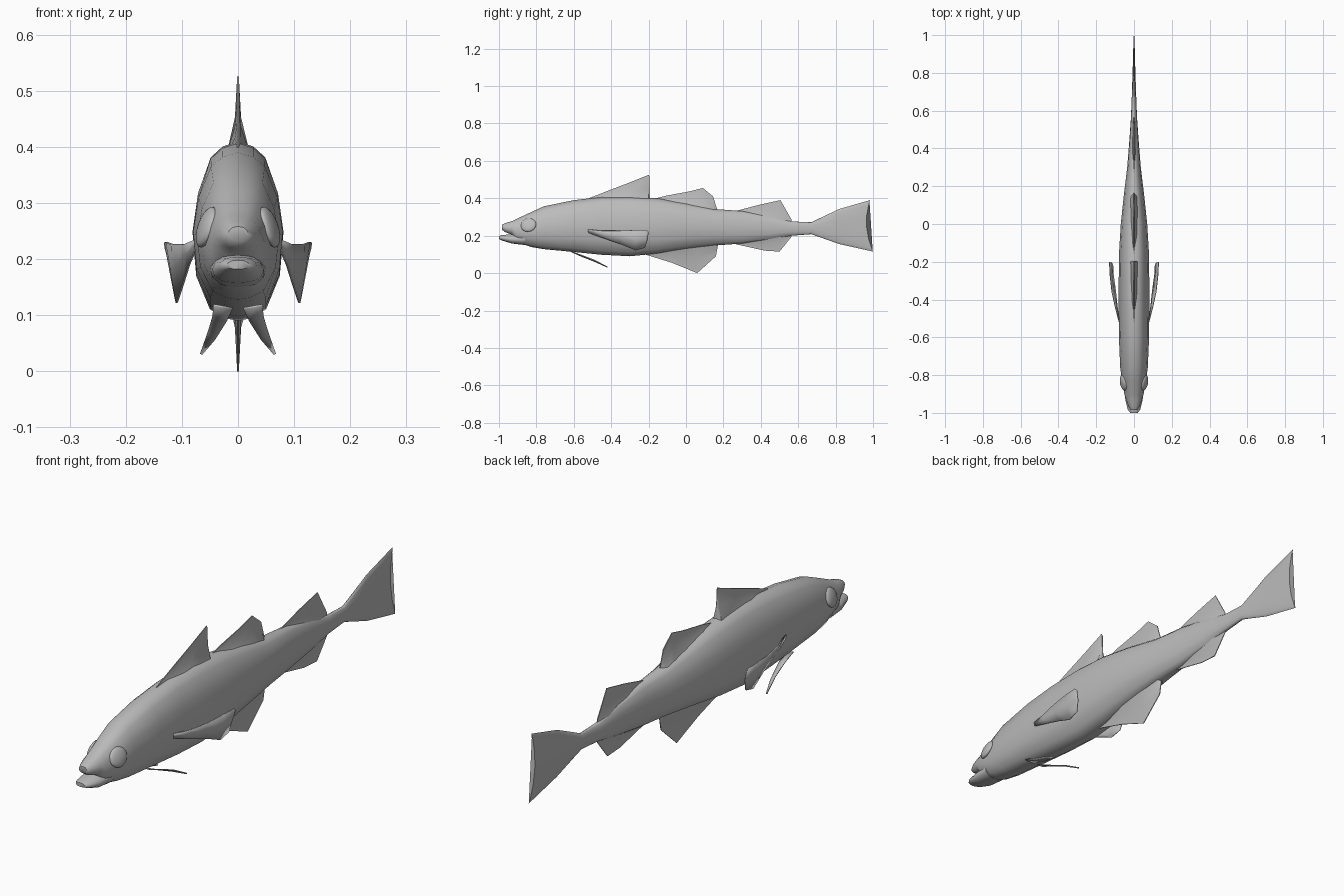
import bpy, bmesh, math
from mathutils import Vector

cube = bpy.data.objects.get("Cube")
if cube:
    bpy.data.objects.remove(cube, do_unlink=True)

grey = bpy.data.materials.new("plain_grey")
grey.use_nodes = True
colour = (.5, .5, .5, 1)
grey.diffuse_color = colour
grey.node_tree.nodes["Principled BSDF"].inputs["Base Color"].default_value = colour


def finish(name, bm, angle):
    """Turn a bmesh into a smooth shaded, coloured object."""
    bmesh.ops.recalc_face_normals(bm, faces=bm.faces)
    mesh = bpy.data.meshes.new(name)
    bm.to_mesh(mesh)
    bm.free()
    mesh.materials.append(grey)
    obj = bpy.data.objects.new(name, mesh)
    bpy.context.collection.objects.link(obj)
    bpy.ops.object.select_all(action='DESELECT')
    bpy.context.view_layer.objects.active = obj
    obj.select_set(True)
    bpy.ops.object.shade_smooth_by_angle(angle=math.radians(angle))
    return obj


def loft(name, rings, angle=60, closed=True):
    """Skin a row of point rings; closed rings get end caps."""
    bm = bmesh.new()
    rows = [[bm.verts.new(p) for p in ring] for ring in rings]
    count = len(rows[0])
    for a, b in zip(rows, rows[1:]):
        for i in range(count if closed else count - 1):
            j = (i + 1) % count
            bm.faces.new((a[i], a[j], b[j], b[i]))
    if closed:
        bm.faces.new(rows[0])
        bm.faces.new(rows[-1])
    return finish(name, bm, angle)


def mirror(obj):
    obj.modifiers.new("Mirror", 'MIRROR')


# Half cross-section of the body, top to bottom, mirrored into a full ring
half = [(0, 1), (.34, .94), (.6, .82), (.88, .42), (1, -.02), (.92, -.5), (.62, -.87), (.3, -.97), (0, -1)]
outline = half + [(-x, z) for x, z in half[-2:0:-1]]


def section(y, low, high, width, bow=0):
    mid, tall = (high + low) / 2, (high - low) / 2
    return [(x * width, y + bow * (n * n - .3 * n) / 1.3, mid + n * tall) for x, n in outline]


# Body, upper jaw and tail fin: y, bottom, top, half width
body = [
    (-.985, .232, .258, .018), (-.965, .218, .268, .03), (-.93, .206, .278, .042),
    (-.905, .165, .29, .05), (-.83, .14, .325, .064), (-.76, .128, .357, .073),
    (-.6, .113, .39, .08), (-.45, .098, .407, .081), (-.3, .09, .41, .081),
    (-.15, .105, .4, .079), (0, .128, .375, .07), (.16, .148, .342, .053),
    (.3, .158, .332, .036), (.45, .178, .305, .024), (.565, .2, .276, .016),
    (.67, .208, .272, .012), (.82, .155, .343, .007),
]
loft("body", [section(*s) for s in body] + [section(.965, .115, .39, .003, bow=.035)])

# Lower jaw, a little longer than the upper
jaw = [(-1, .182, .198, .02), (-.98, .173, .204, .034), (-.93, .158, .207, .046), (-.86, .15, .22, .05)]
loft("lower_jaw", [section(*s) for s in jaw])


# Unpaired fins: thick root that flares into the body, thin edge
def keel_fin(name, stations, flare=.022):
    rings = []
    last = len(stations) - 1
    for i, (y, root, tip) in enumerate(stations):
        w = flare * (.35 if i in (0, last) else 1)
        mid = root + (tip - root) * .5
        right = [(w, y, root), (w * .25, y, mid), (.0015, y, tip)]
        rings.append(right + [(-x, b, z) for x, b, z in reversed(right)])
    loft(name, rings, 50)


keel_fin("front_dorsal_fin", [(-.52, .38, .4), (-.4, .385, .447), (-.3, .385, .485), (-.2, .38, .525), (-.195, .38, .515)])
keel_fin("middle_dorsal_fin", [(-.16, .38, .4), (-.1, .37, .415), (.02, .35, .437), (.09, .335, .455),
                               (.145, .325, .41), (.165, .32, .345)])
keel_fin("rear_dorsal_fin", [(.27, .315, .333), (.39, .295, .365), (.505, .27, .39), (.565, .255, .285)], .014)
keel_fin("front_anal_fin", [(-.22, .12, .1), (-.075, .135, .055), (.06, .155, 0), (.16, .17, .09), (.17, .175, .145)])
keel_fin("rear_anal_fin", [(.25, .175, .158), (.34, .18, .138), (.42, .19, .12), (.5, .205, .115), (.565, .215, .195)], .014)


# Paired fins: thin curved blades given by their two edges
def blade_fin(name, edges):
    rows = []
    for a, b in edges:
        a, b = Vector(a), Vector(b)
        rows.append([a, a.lerp(b, .5), b])
    fin = loft(name, rows, 60, closed=False)
    solid = fin.modifiers.new("Thickness", 'SOLIDIFY')
    solid.thickness = .004
    solid.offset = 0
    mirror(fin)


blade_fin("pectoral_fins", [
    ((.076, -.53, .235), (.076, -.52, .215)), ((.097, -.45, .226), (.087, -.45, .19)),
    ((.117, -.36, .226), (.098, -.35, .155)), ((.127, -.27, .23), (.109, -.27, .122)),
    ((.13, -.21, .23), (.112, -.22, .135)), ((.129, -.2, .22), (.118, -.205, .18)),
])
blade_fin("pelvic_fins", [
    ((.044, -.62, .118), (.01, -.61, .112)), ((.045, -.57, .1), (.02, -.56, .09)),
    ((.054, -.49, .07), (.04, -.48, .058)), ((.067, -.42, .033), (.063, -.42, .031)),
])

# Eyes: flattened balls lying against the sides of the head
bm = bmesh.new()
bmesh.ops.create_uvsphere(bm, u_segments=20, v_segments=12, radius=.038)
bmesh.ops.scale(bm, vec=(1, 1.1, .36), verts=bm.verts)
turn = Vector((0, 0, 1)).rotation_difference(Vector((1, -.22, .35))).to_matrix()
bmesh.ops.rotate(bm, matrix=turn, verts=bm.verts)
bmesh.ops.translate(bm, vec=(.056, -.842, .257), verts=bm.verts)
mirror(finish("eyes", bm, 60))
